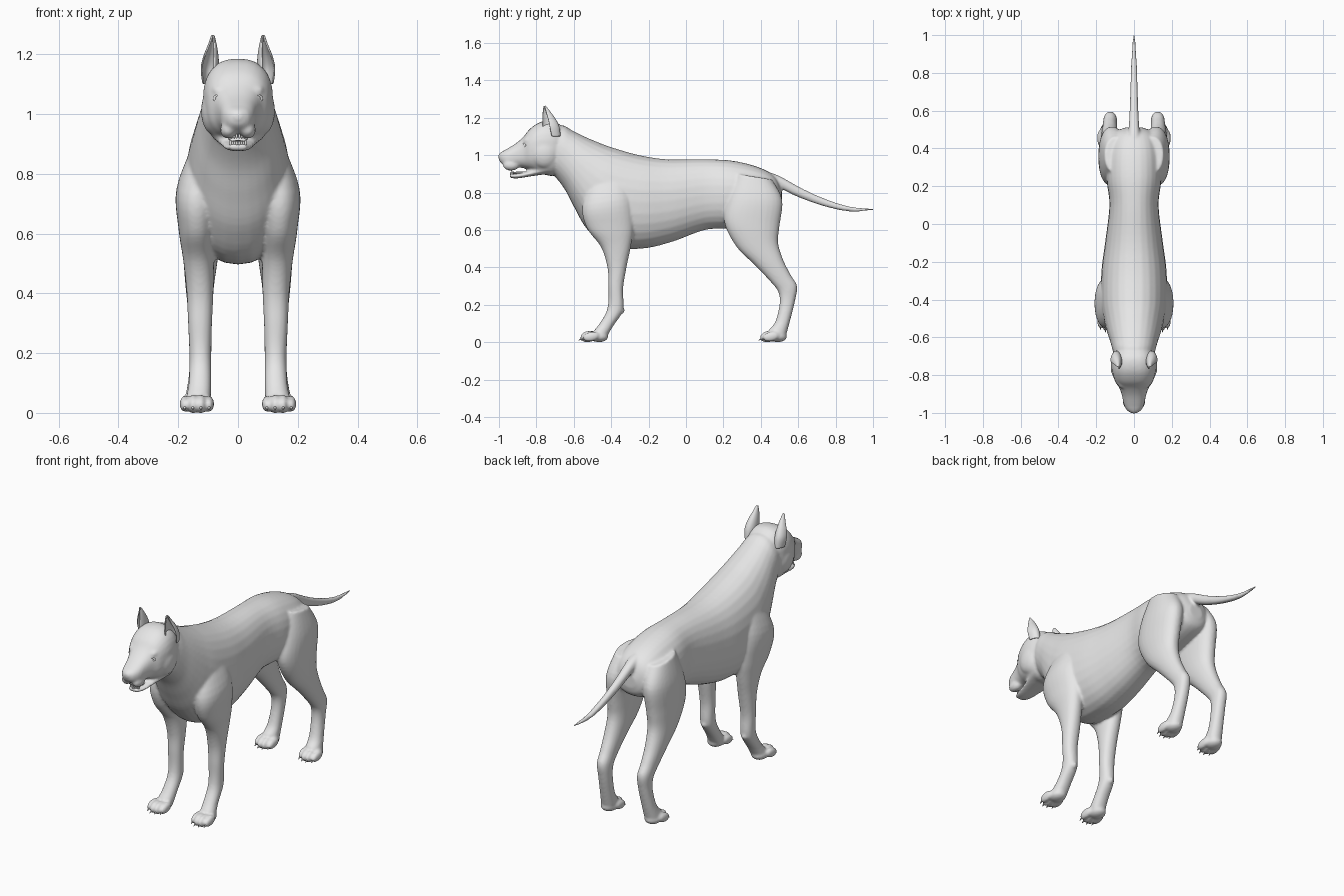
import bpy, bmesh, math
from mathutils import Matrix, Vector

cube = bpy.data.objects.get("Cube")
if cube:
    bpy.data.objects.remove(cube, do_unlink=True)

grey = bpy.data.materials.new("plain_grey")
grey.use_nodes = True
grey.diffuse_color = (0.8, 0.8, 0.8, 1)
grey.node_tree.nodes["Principled BSDF"].inputs["Base Color"].default_value = (0.8, 0.8, 0.8, 1)


def finish(name, bm):
    bmesh.ops.recalc_face_normals(bm, faces=bm.faces)
    for f in bm.faces:
        f.smooth = True
    mesh = bpy.data.meshes.new(name)
    bm.to_mesh(mesh)
    bm.free()
    mesh.materials.append(grey)
    obj = bpy.data.objects.new(name, mesh)
    bpy.context.collection.objects.link(obj)
    return obj


def spline(rows, steps=5):
    """Smoothly fill in rows between the given stations."""
    rows = [Vector(r) for r in rows]
    out = []
    for i in range(len(rows) - 1):
        a, b, c, d = rows[max(i - 1, 0)], rows[i], rows[i + 1], rows[min(i + 2, len(rows) - 1)]
        for k in range(steps):
            t = k / steps
            out.append(0.5 * (2 * b + (c - a) * t + (2 * a - 5 * b + 4 * c - d) * t**2
                              + (3 * b - a - 3 * c + d) * t**3))
    return out + [rows[-1]]


def loft(bm, stations, side=1, power=2.2, sides=28):
    """Station: upper/front point y z, lower/back point y z, centre x, half width."""
    rings = []
    for ay, az, by, bz, cx, w in spline(stations):
        mid = Vector((cx * side, (ay + by) / 2, (az + bz) / 2))
        half = Vector((0, (ay - by) / 2, (az - bz) / 2))
        ring = []
        for k in range(sides):
            c, s = math.cos(math.tau * k / sides), math.sin(math.tau * k / sides)
            c = math.copysign(abs(c) ** (2 / power), c)
            s = math.copysign(abs(s) ** (2 / power), s)
            ring.append(bm.verts.new(mid + half * s + Vector((w * c, 0, 0))))
        rings.append(ring)
    for p, q in zip(rings, rings[1:]):
        for k in range(sides):
            j = (k + 1) % sides
            bm.faces.new((p[k], p[j], q[j], q[k]))
    bm.faces.new(rings[0])
    bm.faces.new(rings[-1])


def ball(bm, centre, size, turn=0):
    m = Matrix.Translation(centre) @ Matrix.Rotation(turn, 4, 'X') @ Matrix.Diagonal((*size, 1))
    bmesh.ops.create_uvsphere(bm, u_segments=20, v_segments=12, radius=1, matrix=m)


def mirrored(obj):
    obj.modifiers.new("Mirror", 'MIRROR')
    return obj


body = bmesh.new()

# Torso and neck
loft(body, [
    (.512, .81, .512, .74, 0, .04), (.475, .885, .49, .69, 0, .10),
    (.39, .935, .40, .65, 0, .135), (.25, .97, .23, .61, 0, .145),
    (.10, .978, .10, .60, 0, .13), (-.10, .978, -.08, .535, 0, .152),
    (-.25, 1.0, -.24, .50, 0, .172), (-.40, 1.043, -.42, .51, 0, .175),
    (-.48, 1.073, -.53, .605, 0, .16), (-.55, 1.103, -.597, .72, 0, .142),
    (-.61, 1.133, -.647, .815, 0, .124), (-.66, 1.16, -.70, .885, 0, .11),
    (-.74, 1.15, -.76, .95, 0, .09)])

# Skull and upper muzzle
loft(body, [
    (-.64, 1.13, -.66, .93, 0, .085), (-.70, 1.18, -.71, .89, 0, .112),
    (-.77, 1.18, -.77, .90, 0, .117), (-.83, 1.145, -.83, .92, 0, .102),
    (-.87, 1.098, -.865, .93, 0, .078), (-.91, 1.063, -.905, .935, 0, .064),
    (-.96, 1.032, -.95, .935, 0, .054), (-.99, 1.014, -.98, .95, 0, .038),
    (-1.0, .99, -.995, .965, 0, .02)], power=2.5)

# Lower jaw
loft(body, [
    (-.74, .95, -.74, .90, 0, .085), (-.82, .922, -.83, .887, 0, .062),
    (-.90, .902, -.90, .876, 0, .046), (-.945, .902, -.94, .878, 0, .028)])

# Nose pad
ball(body, (0, -.985, .992), (.03, .019, .024))

# Tail
loft(body, [
    (.40, .92, .42, .83, 0, .035), (.49, .893, .475, .835, 0, .03),
    (.615, .825, .595, .778, 0, .023), (.745, .766, .735, .728, 0, .019),
    (.875, .726, .872, .699, 0, .014), (1.004, .715, 1.004, .705, 0, .005)])

for s in (-1, 1):
    # Cheeks, brows and hanging lips
    ball(body, (.08 * s, -.755, 1.01), (.044, .075, .08))
    ball(body, (.05 * s, -.848, 1.083), (.036, .028, .016), .6)
    ball(body, (.032 * s, -.935, .947), (.028, .045, .03))

    # Front legs with shoulders
    loft(body, [
        (-.50, .90, -.32, .92, .10, .045), (-.555, .73, -.29, .77, .134, .072),
        (-.53, .61, -.28, .62, .137, .062), (-.455, .51, -.293, .52, .132, .052),
        (-.42, .40, -.316, .41, .127, .045), (-.415, .30, -.336, .29, .127, .04),
        (-.415, .22, -.333, .19, .126, .037), (-.427, .16, -.345, .15, .126, .037),
        (-.462, .10, -.39, .085, .128, .038), (-.49, .065, -.425, .025, .133, .042)], s)
    ball(body, (.126 * s, -.342, .17), (.018, .014, .018))

    # Hind legs with thighs
    loft(body, [
        (.27, .90, .46, .87, .095, .06), (.22, .76, .515, .76, .115, .07),
        (.205, .64, .50, .62, .122, .066), (.27, .51, .493, .53, .125, .058),
        (.366, .414, .52, .44, .128, .048), (.457, .318, .56, .36, .128, .039),
        (.495, .265, .594, .30, .126, .036), (.50, .20, .584, .225, .125, .034),
        (.478, .11, .558, .12, .13, .036), (.445, .07, .535, .035, .135, .042)], s)

    # Paws with four toes
    for toe_y, heel_y in ((-.566, -.455), (.396, .50)):
        ball(body, (.137 * s, heel_y - .01, .03), (.044, .05, .03))
        for k in range(4):
            inner = k in (1, 2)
            ball(body, ((.097 + .027 * k) * s, toe_y + (.044 if inner else .058), .03),
                 (.0175, .046, .031 if inner else .026), .2)

dog = finish("body", body)
remesh = dog.modifiers.new("Blend", 'REMESH')
remesh.mode = 'VOXEL'
remesh.voxel_size = .007
remesh.use_smooth_shade = True
smooth = dog.modifiers.new("Soften", 'SMOOTH')
smooth.factor = .5
smooth.iterations = 7

# Ears: cupped sheets open to the front and outside
bm = bmesh.new()
rows = []
for z, cx, cy, rx, ry in spline([
        (1.10, .092, -.715, .024, .042), (1.15, .094, -.725, .028, .046),
        (1.19, .091, -.734, .023, .036), (1.23, .086, -.747, .012, .02),
        (1.264, .084, -.757, .002, .003)], 4):
    angles = [math.radians(-5 + 250 * k / 14) for k in range(15)]
    rows.append([bm.verts.new((cx + rx * math.cos(a), cy + ry * math.sin(a), z)) for a in angles])
for p, q in zip(rows, rows[1:]):
    for k in range(14):
        bm.faces.new((p[k], p[k + 1], q[k + 1], q[k]))
ear = mirrored(finish("ears", bm))
shell = ear.modifiers.new("Thickness", 'SOLIDIFY')
shell.thickness = .007
shell.offset = 0
ear.modifiers.new("Round", 'SUBSURF').levels = 1

# Eyeballs
bm = bmesh.new()
ball(bm, (.06, -.861, 1.052), (.016, .016, .014))
mirrored(finish("eyes", bm))

# Eyelids: almond rims around the eyes
bm = bmesh.new()
rim = []
for i in range(24):
    a = math.tau * i / 24
    ring = []
    for j in range(8):
        b = math.tau * j / 8
        r = 1 + .25 * math.cos(b)
        x = .019 * r * math.cos(a)
        ring.append(bm.verts.new((.06 + x, -.872 + .6 * x + .005 * math.sin(b),
                                  1.052 + .012 * r * math.sin(a))))
    rim.append(ring)
for i in range(24):
    p, q = rim[i], rim[(i + 1) % 24]
    for j in range(8):
        bm.faces.new((p[j], p[(j + 1) % 8], q[(j + 1) % 8], q[j]))
mirrored(finish("eyelids", bm))

# Teeth, with long canines at the corners
bm = bmesh.new()
for k in range(4):
    long = k == 3
    x, y = .005 + .008 * k, -.945 + .004 * k
    ball(bm, (x, y, .926), (.004, .004, .014 if long else .009))
    ball(bm, (x * .85, y + .008, .902), (.004, .004, .013 if long else .008))
mirrored(finish("teeth", bm))

# Tongue
bm = bmesh.new()
ball(bm, (0, -.88, .905), (.026, .05, .008))
finish("tongue", bm)

# Claws
bm = bmesh.new()
for toe_y in (-.566, .396):
    for k in range(4):
        y = toe_y + (0 if k in (1, 2) else .014)
        m = Matrix.Translation((.097 + .027 * k, y + .003, .016)) @ Matrix.Rotation(math.radians(115), 4, 'X')
        bmesh.ops.create_cone(bm, cap_ends=True, segments=10, radius1=.007, radius2=.001, depth=.026, matrix=m)
mirrored(finish("claws", bm))
